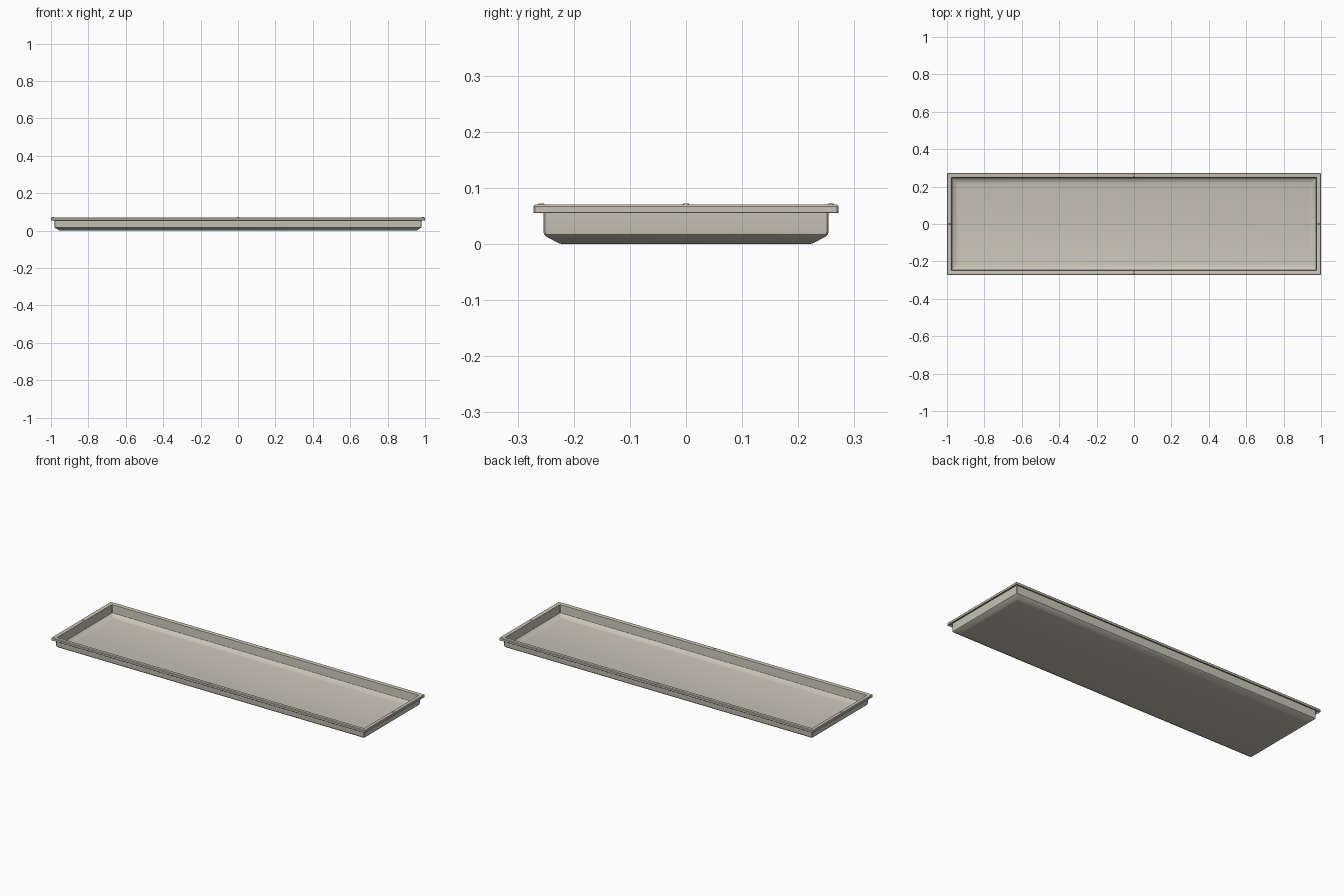
import bpy, bmesh

if "Cube" in bpy.data.objects:
    bpy.data.objects.remove(bpy.data.objects["Cube"])

HALF_X, HALF_Y = 1.0, 0.272

stone = bpy.data.materials.new("warm grey")
stone.diffuse_color = (0.58, 0.55, 0.47, 1)
stone.use_nodes = True
stone.node_tree.nodes["Principled BSDF"].inputs["Base Color"].default_value = stone.diffuse_color


def finish(bm, name):
    bmesh.ops.recalc_face_normals(bm, faces=bm.faces)
    mesh = bpy.data.meshes.new(name)
    bm.to_mesh(mesh)
    bm.free()
    mesh.materials.append(stone)
    obj = bpy.data.objects.new(name, mesh)
    bpy.context.collection.objects.link(obj)
    bpy.ops.object.select_all(action='DESELECT')
    obj.select_set(True)
    bpy.context.view_layer.objects.active = obj
    bpy.ops.object.shade_smooth_by_angle(angle=0.5)
    return obj


def ring(bm, inset, z):
    """Rectangular loop with small clipped corners."""
    x, y, c = HALF_X - inset, HALF_Y - inset, 0.003
    pts = [(x, y - c), (x - c, y), (c - x, y), (-x, y - c),
           (-x, c - y), (c - x, -y), (x - c, -y), (x, c - y)]
    return [bm.verts.new((px, py, z)) for px, py in pts]


# Tray section as (inset from the rim edge, height), underside to inner floor
profile = [
    (0.050, 0.000), (0.046, 0.001), (0.023, 0.013), (0.019, 0.017),
    (0.018, 0.022), (0.018, 0.063),                    # outer wall
    (0.005, 0.063), (0.005, 0.055), (0.001, 0.055),    # under the rim
    (0.000, 0.056), (0.000, 0.067), (0.003, 0.070),    # rim edge
    (0.020, 0.070), (0.023, 0.068),                    # rim top
    (0.026, 0.022), (0.029, 0.018),                    # inner wall
    (0.047, 0.008), (0.055, 0.006),                    # inner slope
]
bm = bmesh.new()
rings = [ring(bm, i, z) for i, z in profile]
for a, b in zip(rings, rings[1:]):
    for k in range(8):
        n = (k + 1) % 8
        bm.faces.new((a[k], a[n], b[n], b[k]))
bm.faces.new(rings[0])
bm.faces.new(rings[-1])
finish(bm, "tray")

# Small locating nubs in the middle of each rim side
for side, x, y in (("right", 0.988, 0), ("left", -0.988, 0),
                   ("back", 0, 0.258), ("front", 0, -0.258)):
    bm = bmesh.new()
    bmesh.ops.create_cone(bm, cap_ends=True, segments=16,
                          radius1=0.008, radius2=0.005, depth=0.004)
    bmesh.ops.translate(bm, verts=bm.verts, vec=(x, y, 0.070))
    finish(bm, side + "_rim_nub")
